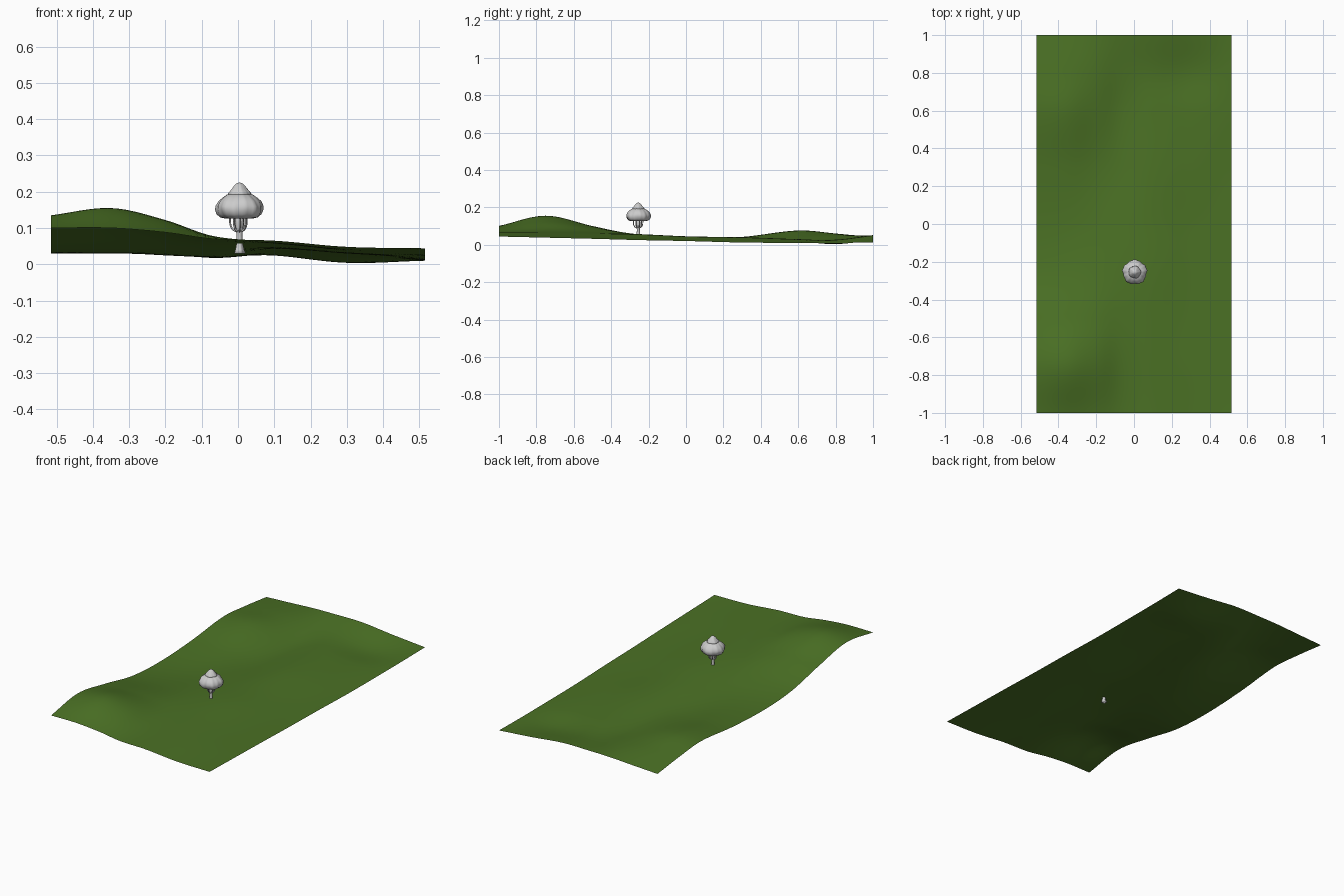
import bpy
import bmesh
import math
from mathutils import Vector

default_cube = bpy.data.objects.get("Cube")
if default_cube:
    bpy.data.objects.remove(default_cube, do_unlink=True)


def make_material(name, colour):
    material = bpy.data.materials.new(name)
    material.use_nodes = True
    material.diffuse_color = colour
    shader = next(n for n in material.node_tree.nodes if n.type == "BSDF_PRINCIPLED")
    shader.inputs["Base Color"].default_value = colour
    return material


grass_green = make_material("grass green", (0.07, 0.165, 0.018, 1))
pale_grey = make_material("pale grey", (0.6, 0.6, 0.6, 1))


def finish(name, bm, material):
    """Turn a bmesh into a smooth shaded object of one colour."""
    mesh = bpy.data.meshes.new(name)
    bm.to_mesh(mesh)
    bm.free()
    mesh.materials.append(material)
    for polygon in mesh.polygons:
        polygon.use_smooth = True
    obj = bpy.data.objects.new(name, mesh)
    bpy.context.collection.objects.link(obj)
    return obj


def smooth_value(knots, values, t):
    """Smooth curve through the values at unevenly spaced knots."""
    last = len(knots) - 1
    i = max(k for k in range(last) if k == 0 or knots[k] <= t)

    def slope(k):
        a, b = max(k - 1, 0), min(k + 1, last)
        return (values[b] - values[a]) / (knots[b] - knots[a])

    width = knots[i + 1] - knots[i]
    u = (t - knots[i]) / width
    v = 1 - u
    ends = values[i] * (1 + 2 * u) * v * v + values[i + 1] * (1 + 2 * v) * u * u
    return ends + width * u * v * (slope(i) * v - slope(i + 1) * u)


# Rolling ground: heights in thousandths, one row for each station along y
STATIONS_X = (-0.515, -0.35, -0.2, -0.07, 0.1, 0.3, 0.515)
STATIONS_Y = (-1, -0.75, -0.5, -0.25, 0, 0.3, 0.6, 0.8, 1)
HEIGHTS = (
    (100, 100, 88, 70, 65, 48, 44),
    (135, 155, 122, 78, 62, 46, 38),
    (95, 100, 90, 70, 58, 40, 32),
    (45, 50, 55, 56, 55, 35, 25),
    (30, 30, 33, 40, 45, 30, 20),
    (42, 40, 25, 22, 40, 30, 12),
    (70, 75, 45, 18, 30, 20, 10),
    (55, 60, 50, 30, 25, 4, 10),
    (32, 40, 48, 50, 50, 30, 12),
)


def ground_height(x, y):
    across = [smooth_value(STATIONS_X, row, x) for row in HEIGHTS]
    return max(smooth_value(STATIONS_Y, across, y) / 1000, 0)


ground = bmesh.new()
bmesh.ops.create_grid(ground, x_segments=40, y_segments=80, size=1)
for vert in ground.verts:
    vert.co.x *= STATIONS_X[-1]
    vert.co.z = ground_height(vert.co.x, vert.co.y)
finish("ground", ground, grass_green)

# Tree parts share one axis
AXIS = Vector((0.004, -0.255, 0))


def lathe(name, profile, sides, wobble):
    """Spin (radius, height) points round the tree axis with a lumpy radius."""
    bm = bmesh.new()
    rings = []
    for radius, height in profile:
        ring = []
        for k in range(sides):
            angle = math.tau * k / sides
            r = radius * (1 + wobble(angle, height))
            offset = Vector((r * math.cos(angle), r * math.sin(angle), height))
            ring.append(bm.verts.new(AXIS + offset))
        rings.append(ring)
    for low, high in zip(rings, rings[1:]):
        for k in range(sides):
            n = (k + 1) % sides
            bm.faces.new((low[k], low[n], high[n], high[k]))
    bm.faces.new(reversed(rings[0]))
    bm.faces.new(rings[-1])
    return finish(name, bm, pale_grey)


def root_lumps(angle, height):
    return 0.2 * math.cos(5 * angle) * max(0, 1 - height / 0.08)


def leaf_lumps(angle, height):
    return 0.04 * math.sin(5 * angle + 40 * height) + 0.025 * math.sin(13 * angle)


# Trunk flares into roots that sink below the ground
lathe("trunk", [(0.015, 0.03), (0.012, 0.04), (0.009, 0.055), (0.008, 0.08),
                (0.01, 0.1), (0.012, 0.115), (0.008, 0.14)], 20, root_lumps)

# Rounded crown with a smaller peaked tuft on top
lathe("lower_crown", [(0.015, 0.131), (0.036, 0.126), (0.05, 0.129), (0.06, 0.138),
                      (0.064, 0.15), (0.064, 0.16), (0.057, 0.174), (0.046, 0.184),
                      (0.035, 0.192), (0.015, 0.196)], 52, leaf_lumps)
lathe("upper_crown", [(0.026, 0.188), (0.033, 0.191), (0.03, 0.198), (0.021, 0.208),
                      (0.014, 0.218), (0.008, 0.223), (0.002, 0.225)], 40, leaf_lumps)

# Branches curl out of the trunk and up into the crown
BRANCHES = 7
for index in range(BRANCHES):
    angle = math.tau * (index + 0.3) / BRANCHES
    outward = Vector((math.cos(angle), math.sin(angle), 0))
    reach = 0.027 if index % 2 else 0.021
    curve = bpy.data.curves.new("branch", "CURVE")
    curve.dimensions = "3D"
    curve.bevel_depth = 0.0026
    curve.bevel_resolution = 2
    curve.resolution_u = 6
    curve.use_fill_caps = True
    spline = curve.splines.new("BEZIER")
    path = ((0.004, 0.088), (reach * 0.8, 0.1), (reach, 0.132))
    spline.bezier_points.add(len(path) - 1)
    for point, (radius, height) in zip(spline.bezier_points, path):
        point.co = AXIS + outward * radius + Vector((0, 0, height))
        point.handle_left_type = point.handle_right_type = "AUTO"
    curve.materials.append(pale_grey)
    branch = bpy.data.objects.new("branch", curve)
    bpy.context.collection.objects.link(branch)
